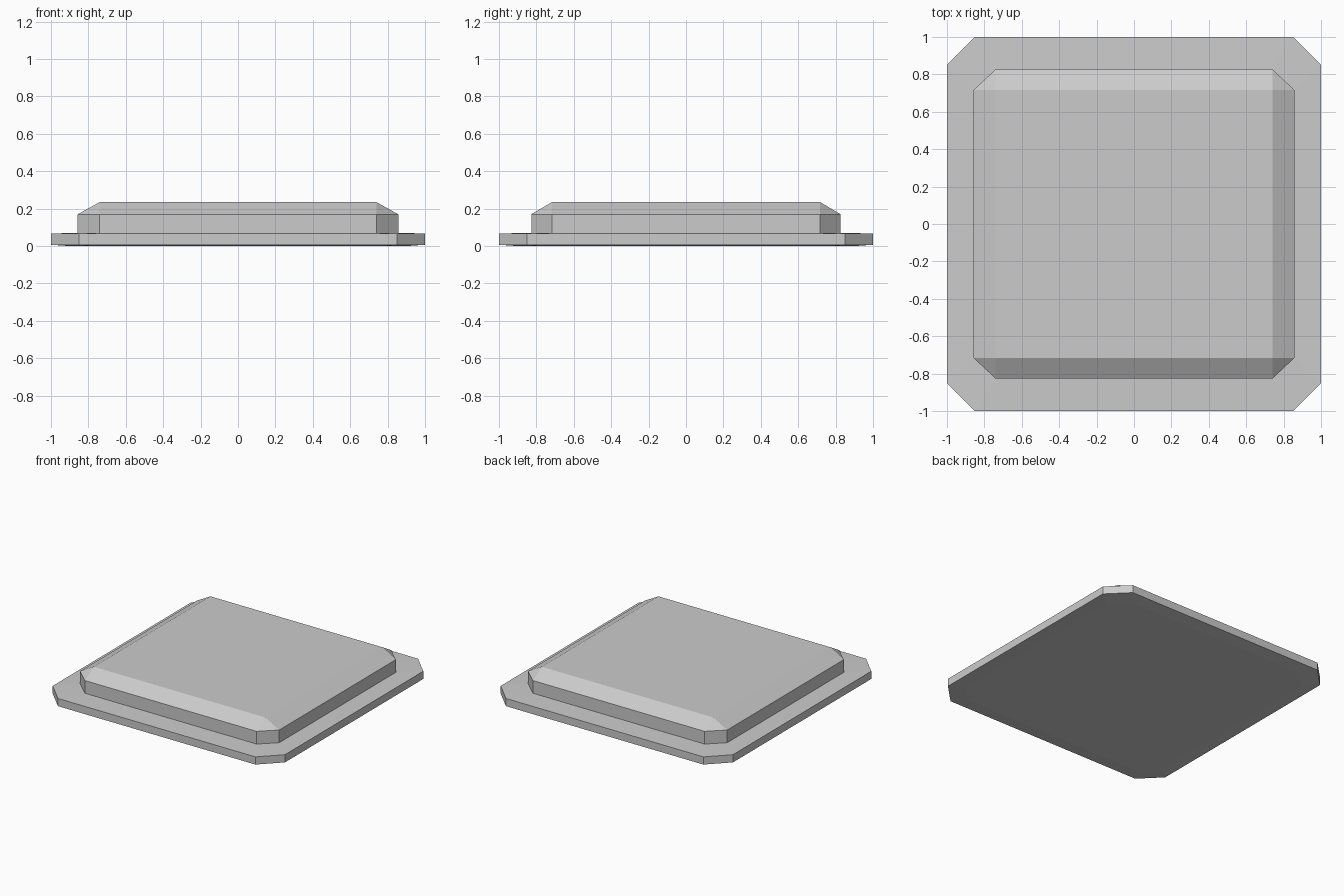
import bpy, bmesh

if "Cube" in bpy.data.objects:
    bpy.data.objects.remove(bpy.data.objects["Cube"])


def ring(hx, hy, cx, cy, z):
    """Rectangle outline with chamfered corners at height z."""
    return [(hx, -hy + cy, z), (hx, hy - cy, z), (hx - cx, hy, z), (-hx + cx, hy, z),
            (-hx, hy - cy, z), (-hx, -hy + cy, z), (-hx + cx, -hy, z), (hx - cx, -hy, z)]


def loft(name, rings, cap_bottom=False, cap_top=False):
    """Skin a stack of outlines into one object."""
    bm = bmesh.new()
    loops = [[bm.verts.new(p) for p in ring(*r)] for r in rings]
    for a, b in zip(loops, loops[1:]):
        for i in range(8):
            j = (i + 1) % 8
            bm.faces.new((a[i], a[j], b[j], b[i]))
    if cap_bottom:
        bm.faces.new(loops[0][::-1])
    if cap_top:
        bm.faces.new(loops[-1])
    bmesh.ops.remove_doubles(bm, verts=bm.verts, dist=0.0005)
    mesh = bpy.data.meshes.new(name)
    bm.to_mesh(mesh)
    bm.free()
    obj = bpy.data.objects.new(name, mesh)
    bpy.context.collection.objects.link(obj)
    return obj


# Wide chamfered plate, with a very slightly domed underside and top rim
loft("base_plate", [
    (0.90, 0.90, 0.13, 0.13, 0.0),
    (1.00, 1.00, 0.15, 0.15, 0.007),
    (1.00, 1.00, 0.15, 0.15, 0.067),
    (0.857, 0.827, 0.117, 0.11, 0.071),
], cap_bottom=True)

# Raised block whose sloped rim meets a square-cornered flat top
loft("raised_block", [
    (0.857, 0.827, 0.117, 0.11, 0.071),
    (0.857, 0.827, 0.117, 0.11, 0.17),
    (0.74, 0.717, 0.0, 0.0, 0.235),
], cap_top=True)
